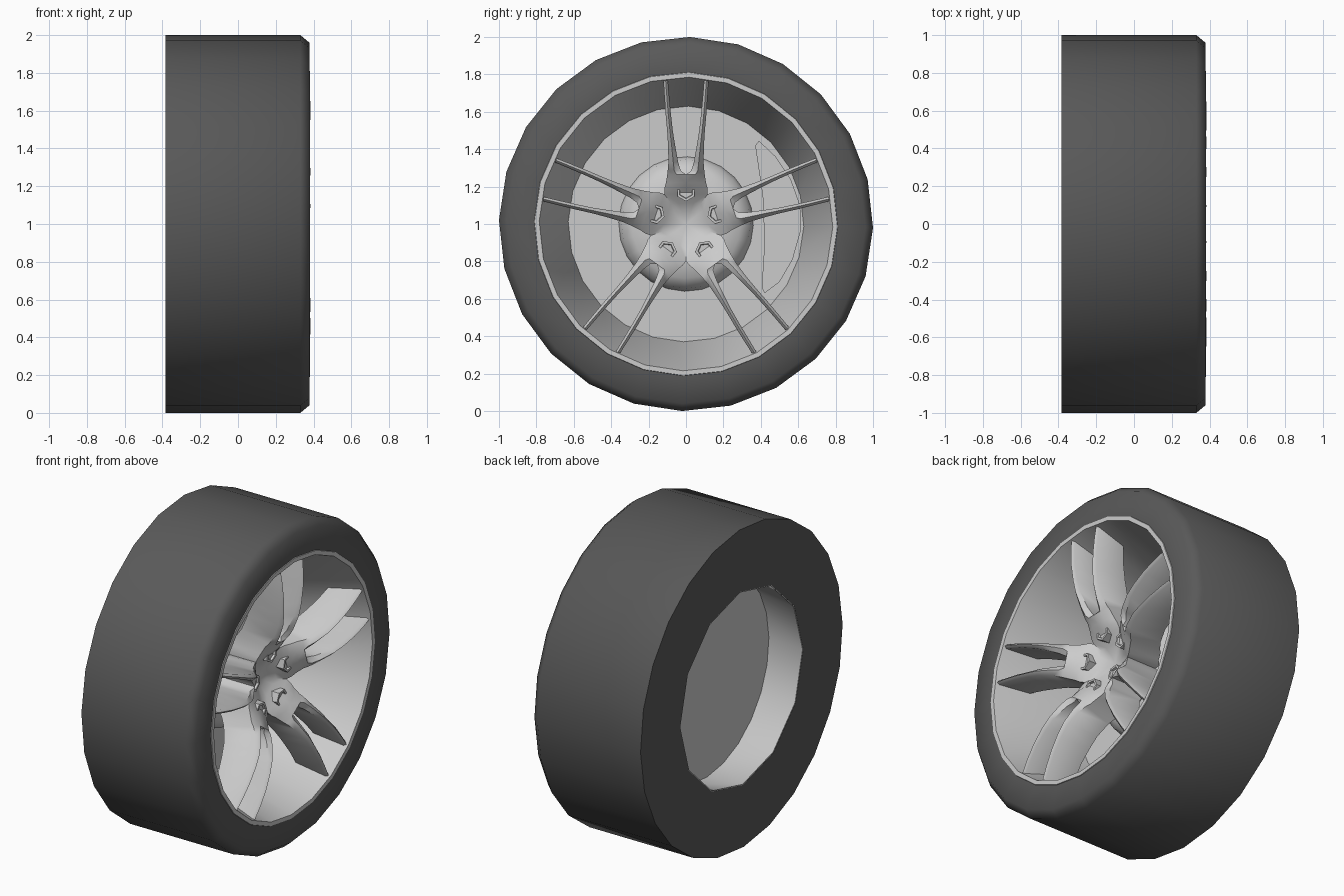
import bpy, bmesh
from math import sin, cos, pi, radians, tan

if "Cube" in bpy.data.objects:
    bpy.data.objects.remove(bpy.data.objects["Cube"])


def finish(bm, name, angle, mat=None):
    bmesh.ops.remove_doubles(bm, verts=bm.verts, dist=0.0005)
    bmesh.ops.dissolve_degenerate(bm, edges=bm.edges, dist=0.0001)
    bmesh.ops.recalc_face_normals(bm, faces=bm.faces)
    me = bpy.data.meshes.new(name)
    bm.to_mesh(me)
    bm.free()
    ob = bpy.data.objects.new(name, me)
    bpy.context.collection.objects.link(ob)
    if mat:
        me.materials.append(mat)
    bpy.ops.object.select_all(action='DESELECT')
    ob.select_set(True)
    bpy.context.view_layer.objects.active = ob
    bpy.ops.object.shade_smooth_by_angle(angle=radians(angle))
    return ob


def lathe(name, profile, n=24, closed=True, angle=35, mat=None, off=1.2):
    """Revolve (x, radius, coarse) about the axle; coarse rings have half the sides."""
    bm = bmesh.new()
    rings = []
    for x, r, coarse in profile:
        ring = []
        for j in range(n):
            i = j - j % 2 if coarse else j
            a = 2 * pi * i / n + radians(off)
            ring.append(bm.verts.new((x, r * sin(a), 1 + r * cos(a))))
        rings.append(ring)
    m = len(rings)
    for k in range(m if closed else m - 1):
        a, b = rings[k], rings[(k + 1) % m]
        for j in range(n):
            q = (j + 1) % n
            bm.faces.new((a[j], a[q], b[q], b[j]))
    return finish(bm, name, angle, mat)


rubber = bpy.data.materials.new("dark_rubber")
rubber.diffuse_color = (0.1, 0.1, 0.1, 1)
rubber.use_nodes = True
rubber.node_tree.nodes["Principled BSDF"].inputs["Base Color"].default_value = rubber.diffuse_color

# Tyre: flat back, chamfered front shoulder
lathe("tyre", [(.378, .808, 0), (.378, .96, 0), (.33, 1, 0), (-.385, 1, 0),
               (-.385, .61, 1), (-.14, .655, 0)], angle=55, mat=rubber)

# Rim: front lip, tapering barrel, 12-sided back opening
lathe("rim", [(.37, .815, 0), (.382, .81, 0), (.382, .785, 0), (-.13, .628, 0),
              (-.384, .605, 1), (-.384, .612, 1), (-.14, .645, 0)], angle=30)

# Brake disc closing the barrel, and the raised brake hub
lathe("brake_disc", [(-.12, 0, 0), (-.12, .63, 0), (-.135, .63, 0), (-.135, 0, 0)], closed=False)
lathe("brake_hub", [(-.12, .36, 0), (-.06, .345, 0), (-.02, .29, 0), (0, .2, 0), (0, 0, 0)],
      closed=False, angle=65)

# Brake caliper: extruded crescent
bm = bmesh.new()
outline = [(.37, 1.42), (.39, 1.445), (.48, 1.36), (.56, 1.24), (.61, 1.1), (.615, .97),
           (.57, .81), (.5, .69), (.42, .63), (.405, .66), (.42, .9), (.41, 1.15)]
f = bm.faces.new([bm.verts.new((-.12, y, z)) for y, z in outline])
ex = bmesh.ops.extrude_face_region(bm, geom=[f])
for v in ex["geom"]:
    if isinstance(v, bmesh.types.BMVert):
        v.co.x = -.07
finish(bm, "brake_caliper", 30)

# Dished hub and ten twin spokes: half arm stations
# (radius, inner y, outer y, front x, back x, chamfer)
t = tan(pi / 5)
stations = [(0, 0, 0, .14, -.01, 0), (.06, 0, .06 * t, .15, -.01, 0),
            (.11, 0, .11 * t, .175, -.01, 0), (.16, 0, .16 * t, .215, -.01, .01),
            (.19, 0, .116, .24, .0, .02), (.22, 0, .107, .265, .02, .03),
            (.265, 0, .1, .295, .04, .035), (.285, .028, .098, .31, .06, .03),
            (.33, .042, .094, .335, .09, .025), (.42, .058, .096, .368, .13, .02),
            (.5, .071, .101, .38, .15, .02), (.6, .082, .11, .385, .17, .015),
            (.7, .091, .117, .38, .175, .015), (.785, .098, .122, .37, .175, .012)]
bm = bmesh.new()
for k in range(5):
    ca, sa = cos(2 * pi * k / 5), sin(2 * pi * k / 5)
    for s in (1, -1):
        loops = []
        for r, yi, yo, xf, xb, c in stations:
            ci = c if yi > 0 else 0
            mid = (yi + yo) / 2
            sec = [(yi, xb), (yi, xf - ci), (mid, xf), (yo, xf - c), (yo, xb)]
            loops.append([bm.verts.new((x, s * y * ca + r * sa, 1 + r * ca - s * y * sa))
                          for y, x in sec])
        for i in range(len(loops) - 1):
            a, b = loops[i], loops[i + 1]
            for e in range(5):
                if e == 0 and i < 6 or e == 3 and i < 3:
                    continue  # no walls inside the solid hub
                g = (e + 1) % 5
                bm.faces.new((a[e], a[g], b[g], b[e]))
        bm.faces.new(loops[-1])
finish(bm, "spokes", 48)

# Five wheel nuts: faceted collars with sunken centres
bm = bmesh.new()
profile = [(.13, .054), (.235, .054), (.235, .04), (.222, .036), (.222, 0)]
for k in range(5):
    a = 2 * pi * k / 5
    cy, cz = .175 * sin(a), 1 + .175 * cos(a)
    rings = [[bm.verts.new((x, cy + r * sin(a + j * pi / 3), cz + r * cos(a + j * pi / 3)))
              for j in range(6)] for x, r in profile]
    for p, q in zip(rings, rings[1:]):
        for j in range(6):
            i = (j + 1) % 6
            bm.faces.new((p[j], p[i], q[i], q[j]))
finish(bm, "wheel_nuts", 30)
